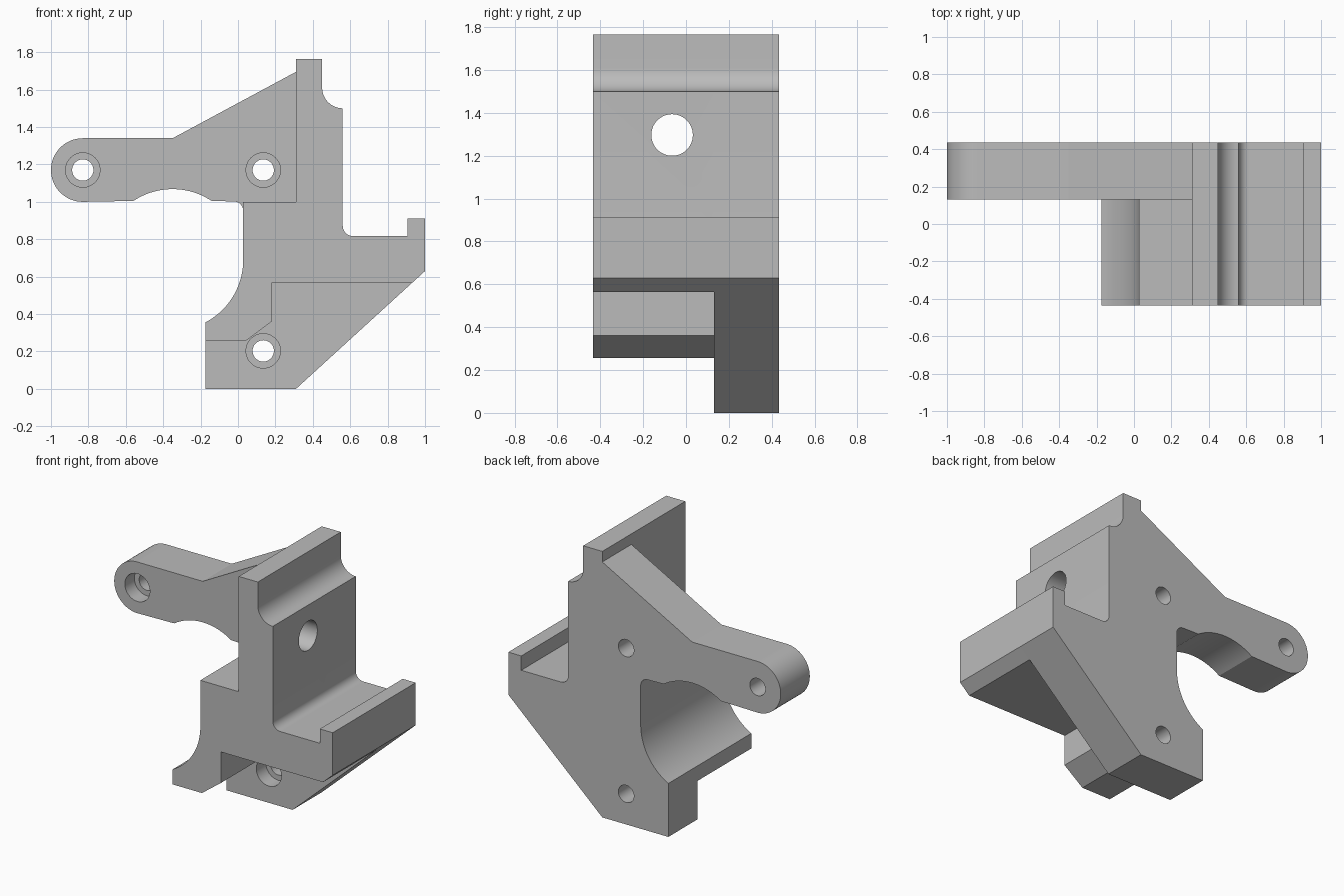
import bpy, bmesh, math
from mathutils import Matrix

if "Cube" in bpy.data.objects:
    bpy.data.objects.remove(bpy.data.objects["Cube"])

grey = bpy.data.materials.new("plain_grey")
grey.diffuse_color = (0.5, 0.5, 0.5, 1)
grey.use_nodes = True
grey.node_tree.nodes["Principled BSDF"].inputs["Base Color"].default_value = grey.diffuse_color


def arc(cx, cz, r, a0, a1, n):
    """Points on an arc, angles in degrees."""
    steps = [math.radians(a0 + (a1 - a0) * i / n) for i in range(n + 1)]
    return [(cx + r * math.cos(a), cz + r * math.sin(a)) for a in steps]


def finish(name, bm):
    bmesh.ops.recalc_face_normals(bm, faces=bm.faces[:])
    me = bpy.data.meshes.new(name)
    bm.to_mesh(me)
    bm.free()
    me.materials.append(grey)
    ob = bpy.data.objects.new(name, me)
    bpy.context.collection.objects.link(ob)
    return ob


def extrude_profile(name, pts, y0, y1):
    bm = bmesh.new()
    face = bm.faces.new([bm.verts.new((x, y0, z)) for x, z in pts])
    new = bmesh.ops.extrude_face_region(bm, geom=[face])["geom"]
    moved = [v for v in new if isinstance(v, bmesh.types.BMVert)]
    bmesh.ops.translate(bm, verts=moved, vec=(0, y1 - y0, 0))
    return finish(name, bm)


def cylinder(name, centre, r, length, axis):
    bm = bmesh.new()
    bmesh.ops.create_cone(bm, cap_ends=True, segments=48, radius1=r, radius2=r, depth=length)
    turn = Matrix.Rotation(math.pi / 2, 4, "Y" if axis == "X" else "X")
    bmesh.ops.transform(bm, matrix=Matrix.Translation(centre) @ turn, verts=bm.verts[:])
    ob = finish(name, bm)
    ob.hide_render = True
    return ob


def boolean(ob, other, operation):
    mod = ob.modifiers.new(operation.lower(), "BOOLEAN")
    mod.operation, mod.solver, mod.object = operation, "EXACT", other
    bpy.context.view_layer.objects.active = ob
    bpy.ops.object.modifier_apply(modifier=mod.name)
    bpy.data.objects.remove(other)


FRONT, STEP, BACK = -0.435, 0.13, 0.435
CX, CZ, CR = -0.35, 0.69, 0.378            # large round clearance


def clearance_angle(x, z):
    return math.degrees(math.atan2(z - CZ, x - CX))


low = -math.degrees(math.acos(0.175 / CR))          # where it meets x = -0.175
high = math.degrees(math.asin((1.005 - CZ) / CR))   # where it meets the arm

# right-hand outline shared by the plate and the block
right_side = [(1, 0.63), (1, 0.912), (0.905, 0.912), (0.905, 0.817)]
right_side += arc(0.615, 0.872, 0.055, 270, 180, 10)
right_side += arc(0.56, 1.61, 0.11, 270, 180, 16)
right_side += [(0.45, 1.765), (0.31, 1.765)]

# back plate with the side arm
plate = [(-0.175, 0), (0.31, 0)] + right_side + [(0.31, 1.695), (-0.35, 1.34)]
plate += arc(-0.83, 1.17, 0.17, 90, 270, 32)
plate += arc(CX, CZ, CR, 180 - high, high, 24)
plate += arc(-0.022, 0.952, 0.05, 90, 0, 8)
plate += arc(CX, CZ, CR, 0, low, 20)
bracket = extrude_profile("bracket", plate, STEP, BACK)

# front block with the foot
block = [(-0.175, 0.255), (0.04, 0.255), (0.18, 0.36), (0.18, 0.565), (0.929, 0.565)]
block += right_side + [(0.31, 1.0), (0.028, 1.0)]
block += arc(CX, CZ, CR, 0, low, 20)
boolean(bracket, extrude_profile("block", block, FRONT, STEP), "UNION")

# counterbored screw holes
for x, z in [(-0.83, 1.17), (0.135, 1.17), (0.135, 0.203)]:
    boolean(bracket, cylinder("screw_hole", (x, 0.3, z), 0.057, 0.5, "Y"), "DIFFERENCE")
    boolean(bracket, cylinder("counterbore", (x, STEP + 0.02, z), 0.092, 0.16, "Y"), "DIFFERENCE")

# cross hole through the upright wall
boolean(bracket, cylinder("cross_hole", (0.435, -0.065, 1.297), 0.097, 0.5, "X"), "DIFFERENCE")

bpy.ops.object.select_all(action="DESELECT")
bracket.select_set(True)
bpy.context.view_layer.objects.active = bracket
bpy.ops.object.shade_smooth_by_angle(angle=math.radians(25))
